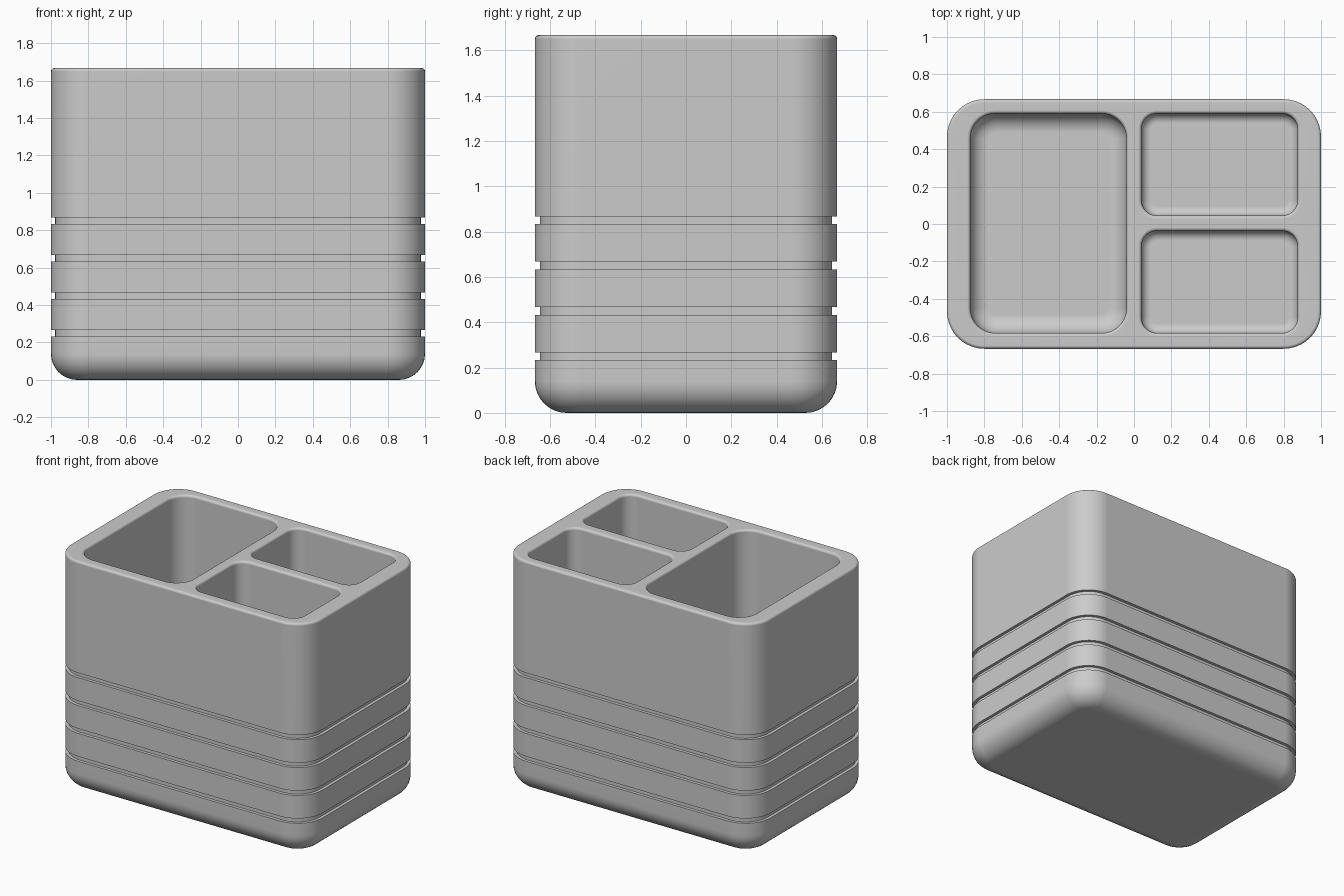
import bpy
import bmesh
from math import pi, cos, sin, radians

cube = bpy.data.objects.get("Cube")
if cube:
    bpy.data.objects.remove(cube, do_unlink=True)

HEIGHT = 1.667
STEPS = 10          # segments per rounded corner
RIM = 0.017         # rounding of the top edges

grey = bpy.data.materials.new("plain grey")
grey.use_nodes = True
colour = (0.6, 0.6, 0.6, 1)
grey.diffuse_color = colour
grey.node_tree.nodes["Principled BSDF"].inputs["Base Color"].default_value = colour


def ring(bm, box, radius, inset, z):
    """Rounded rectangle, moved inwards by inset, as a loop of vertices."""
    x0, x1, y0, y1 = box
    corners = [(x1 - radius, y1 - radius), (x0 + radius, y1 - radius),
               (x0 + radius, y0 + radius), (x1 - radius, y0 + radius)]
    r = radius - inset
    verts = []
    for quarter, (cx, cy) in enumerate(corners):
        for i in range(STEPS + 1):
            a = (quarter + i / STEPS) * pi / 2
            verts.append(bm.verts.new((cx + r * cos(a), cy + r * sin(a), z)))
    return verts


def loft(bm, box, radius, profile):
    """Skin rings along an (inset, z) profile, cap the first, return the last."""
    rings = [ring(bm, box, radius, inset, z) for inset, z in profile]
    for a, b in zip(rings, rings[1:]):
        for i in range(len(a)):
            j = (i + 1) % len(a)
            bm.faces.new((a[i], a[j], b[j], b[i]))
    bm.faces.new(rings[0])
    return rings[-1]


def arc(radius, z, start, end, sign=1, steps=8):
    """Quarter-round part of a profile; sign flips it for hollow parts."""
    points = []
    for i in range(steps + 1):
        a = start + (end - start) * i / steps
        points.append((sign * radius * (1 - cos(a)), z + radius * sin(a)))
    return points


bm = bmesh.new()

# Outer wall: rounded base, four grooves, softened top edge
FILLET = 0.14
outer = arc(FILLET, FILLET, -pi / 2, 0)
for k in range(4):
    z = 0.233 + 0.2 * k
    outer += [(0, z), (0.022, z), (0.022, z + 0.034), (0, z + 0.034)]
outer += arc(RIM, HEIGHT - RIM, 0, pi / 2, steps=4)
rims = [loft(bm, (-1, 1, -0.667, 0.667), 0.2, outer)]

# Pockets: one large, two small, each with a rounded floor
pockets = [((-0.875, -0.04, -0.583, 0.59), 0.133, 0.1),
           ((0.04, 0.875, 0.045, 0.59), 0.083, 0.05),
           ((0.04, 0.875, -0.583, -0.037), 0.083, 0.05)]
for box, radius, fillet in pockets:
    inner = arc(fillet, 0.1 + fillet, -pi / 2, 0)
    inner += arc(RIM, HEIGHT - RIM, 0, pi / 2, sign=-1, steps=4)
    rims.append(loft(bm, box, radius, inner))

# Flat top between the outer rim and the pocket rims
edges = [bm.edges.get((r[i - 1], r[i])) for r in rims for i in range(len(r))]
bmesh.ops.triangle_fill(bm, edges=edges, use_beauty=True, normal=(0, 0, 1))
bmesh.ops.recalc_face_normals(bm, faces=bm.faces)

mesh = bpy.data.meshes.new("organizer_body")
bm.to_mesh(mesh)
bm.free()
mesh.materials.append(grey)
body = bpy.data.objects.new("organizer_body", mesh)
bpy.context.collection.objects.link(body)

# Smooth rounded walls with crisp groove edges and flat large faces
bpy.context.view_layer.objects.active = body
body.select_set(True)
bpy.ops.object.shade_smooth_by_angle(angle=radians(30))
weighted = body.modifiers.new("flat faces", 'WEIGHTED_NORMAL')
weighted.keep_sharp = True
